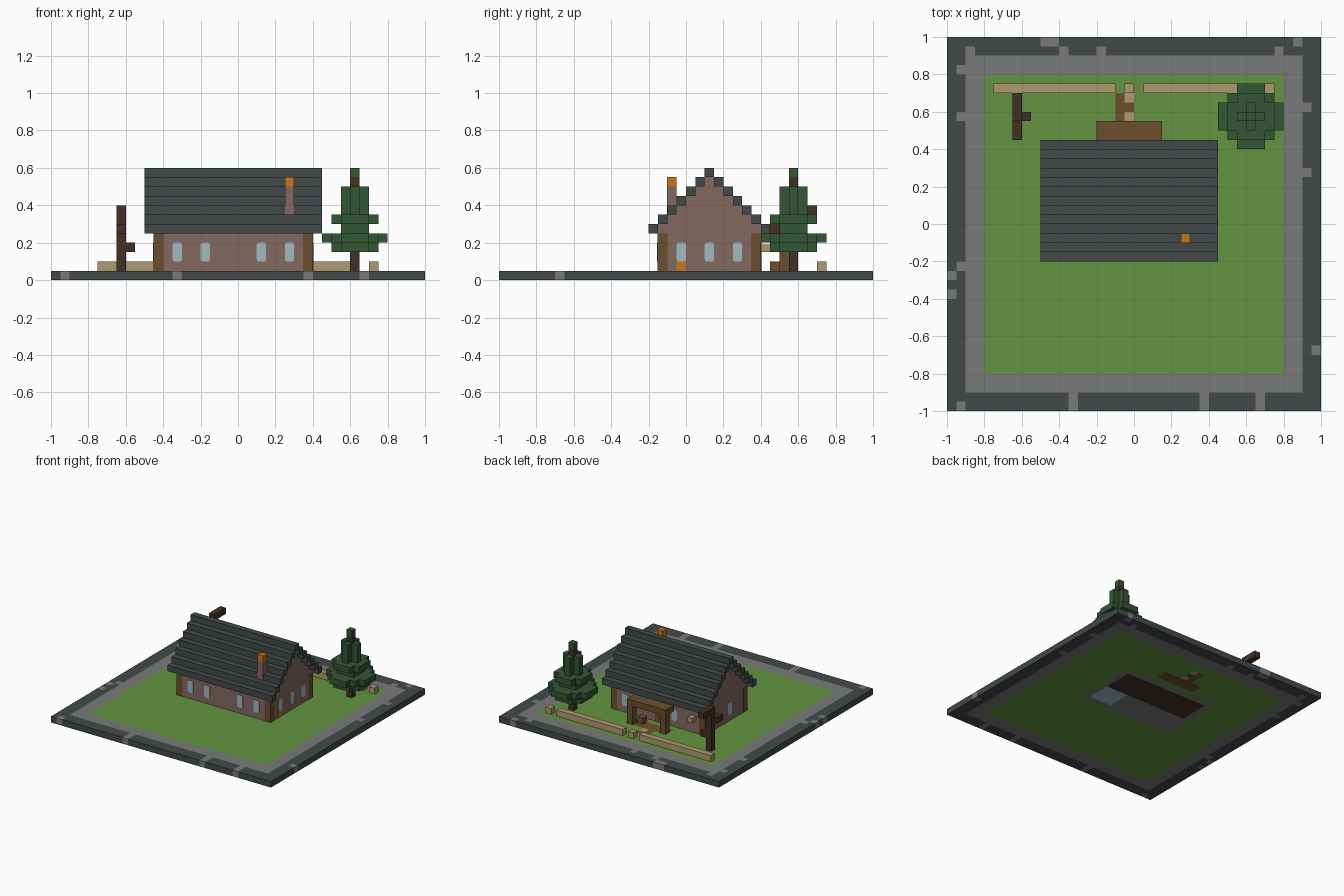
import bpy, bmesh
from mathutils import Matrix, Vector

if "Cube" in bpy.data.objects:
    bpy.data.objects.remove(bpy.data.objects["Cube"])

V = 0.05  # block size


def material(name, rgb):
    lin = [((c / 255 + 0.055) / 1.055) ** 2.4 for c in rgb] + [1]
    m = bpy.data.materials.new(name)
    m.use_nodes = True
    m.diffuse_color = lin
    m.node_tree.nodes["Principled BSDF"].inputs["Base Color"].default_value = lin
    return m


GRASS = material("grass", (100, 149, 65))
STONE = material("grey_stone", (122, 122, 122))
SLATE = material("slate", (66, 73, 74))
BRICK = material("brick", (132, 105, 97))
WOOD = material("wood", (108, 79, 46))
BARK = material("dark_bark", (66, 49, 37))
TAN = material("tan_timber", (176, 155, 112))
LEAF = material("pine_green", (51, 87, 54))
ORANGE = material("orange", (202, 117, 30))
GLASS = material("glass", (162, 186, 193))


def finish(name, bm, mats):
    mesh = bpy.data.meshes.new(name)
    bm.to_mesh(mesh)
    bm.free()
    for m in mats:
        mesh.materials.append(m)
    obj = bpy.data.objects.new(name, mesh)
    bpy.context.collection.objects.link(obj)
    return obj


def add_box(bm, x, y, z):
    lo, hi = Vector((x[0], y[0], z[0])), Vector((x[1], y[1], z[1]))
    mat = Matrix.Translation((lo + hi) / 2) @ Matrix.Diagonal((*(hi - lo), 1))
    return bmesh.ops.create_cube(bm, size=1, matrix=mat)["verts"]


def boxes(name, mat, *parts):
    bm = bmesh.new()
    for part in parts:
        add_box(bm, *part)
    return finish(name, bm, [mat])


def plate(name, mat, axis, x, y, z, round_by=0.01):
    """Thin wall plate with chamfered corners, its normal along axis."""
    bm = bmesh.new()
    add_box(bm, x, y, z)
    edges = [e for e in bm.edges
             if abs((e.verts[0].co - e.verts[1].co).normalized()[axis]) > 0.9]
    if round_by:
        bmesh.ops.bevel(bm, geom=edges, offset=round_by, segments=2, profile=0.5,
                        affect='EDGES')
    return finish(name, bm, [mat])


# Ground slab: lawn, paving ring and slate rim, coloured cell by cell
rim_gaps = [  # stone patches in the rim: x, y, x, y
    (-.35, -1, -.3, -.9), (.35, -1, .4, -.9), (.65, -1, .7, -.9), (-.95, -1, -.9, -.95),
    (-.5, .95, -.4, 1), (-.4, .9, -.35, .95), (-.9, .9, -.85, .95), (-.2, .9, -.15, .95),
    (.75, .9, .8, .95), (.85, .95, .9, 1), (.9, .6, .95, .65), (.9, .25, .95, .3),
    (.95, -.7, 1, -.65), (-1, -.3, -.95, -.25), (-1, -.4, -.95, -.35),
    (-.95, .8, -.9, .85), (-.95, .55, -.9, .6), (-.95, -.25, -.9, -.2)]
ground_mats = [GRASS, STONE, SLATE, WOOD, BARK, TAN, GLASS]


def ground_colour(x, y):
    def within(a, b, c, d):
        return a < x < c and b < y < d
    if max(abs(x), abs(y)) > 0.9:
        return STONE if any(within(*g) for g in rim_gaps) else SLATE
    if max(abs(x), abs(y)) > 0.8:
        return STONE
    if within(-.4, .1, .35, .35):
        return BARK
    if within(.15, -.1, .35, .1):
        return GLASS
    if within(-.45, -.15, .4, .4):
        return STONE
    if within(-.05, .55, 0, .6) or within(-.05, .65, 0, .7):
        return TAN
    if within(-.2, .45, .15, .55) or within(-.1, .55, 0, .7):
        return WOOD
    return GRASS


bm = bmesh.new()
bmesh.ops.create_grid(bm, x_segments=40, y_segments=40, size=1)
top = bmesh.ops.extrude_face_region(bm, geom=bm.faces[:])["geom"]
bmesh.ops.translate(bm, vec=(0, 0, V), verts=[v for v in top if isinstance(v, bmesh.types.BMVert)])
bmesh.ops.recalc_face_normals(bm, faces=bm.faces[:])
for f in bm.faces:
    c = f.calc_center_median()
    x, y = (max(-.975, min(.975, k)) for k in (c.x, c.y))
    f.material_index = ground_mats.index(ground_colour(x, y))
finish("ground_slab", bm, ground_mats)

# House walls with stepped gables
X = (-.45, .4)
boxes("house_walls", BRICK, (X, (-.15, .4), (V, .25)),
      *[(X, (-.15 + V * i, .4 - V * i), (.25 + V * i, .3 + V * i)) for i in range(6)])
E = 0.002
boxes("corner_posts", WOOD,
      *[((x - E, x + V + E), (y - E, y + V + E), (V, .25)) for x in (-.45, .35) for y in (-.15, .35)])

# Stepped roof courses, both slopes meeting at the ridge
RX = (-.5, .45)
courses = []
for i in range(7):
    z = (.25 + V * i, .3 + V * i)
    courses.append((RX, (-.2 + V * i, -.15 + V * i), z))
    if i < 6:
        courses.append((RX, (.4 - V * i, .45 - V * i), z))
boxes("roof", SLATE, *courses)

# Chimney
boxes("chimney", BRICK, ((.25, .3), (-.1 - E, -.05), (.35, .5)))
boxes("chimney_top", ORANGE, ((.25, .3), (-.1 - E, -.05), (.5, .55)))

# Windows on all four walls
T = 0.004
WZ = (.1, .2)
for x in (-.35, -.2, .1, .25):
    plate("front_window", GLASS, 1, (x, x + V), (-.15 - T, -.15 + T), WZ)
for x in (-.2, .25):
    plate("back_window", GLASS, 1, (x, x + V), (.4 - T, .4 + T), WZ)
for y in (-.05, .1, .25):
    plate("left_window", GLASS, 0, (.4 - T, .4 + T), (y, y + V), WZ)
plate("right_window", GLASS, 0, (-.45 - T, -.45 + T), (.05, .1), WZ)
plate("hearth_panel", ORANGE, 0, (.4 - T, .4 + T), (-.05, 0), (V, .1), 0)
plate("back_door", WOOD, 1, (-.1, 0), (.4 - T, .4 + T), (V, .2), 0)
boxes("wall_lantern", TAN, ((-.37, -.33), (.4, .45), (.15, .19)))

# Back porch with a small chest
boxes("porch", WOOD, ((-.2, .15), (.44, .55), (.2, .25)),
      *[((x, x + V), (.5, .55), (V, .2)) for x in (-.2, .1)])
boxes("porch_chest", WOOD, ((.04, .09), (.45, .5), (V, .1)))

# Low fence
boxes("fence", TAN, *[(x, (.7, .75), (V, .1))
                      for x in ((-.75, -.1), (-.05, 0), (.05, .65), (.7, .75))])

# Bare tree
boxes("bare_tree", BARK, ((-.65, -.6), (.55, .6), (V, .4)),
      ((-.6, -.55), (.55, .6), (.15, .2)), ((-.65, -.6), (.45, .55), (.25, .3)),
      ((-.65, -.6), (.6, .7), (.35, .4)))

# Pine: trunk plus round tiers of blocks, each a union of crossed boxes
CX, CY = .625, .575
boxes("pine_trunk", BARK, ((.6, .65), (.55, .6), (V, .55)))
tiers = [(.15, .2, [(5, 3), (3, 5)]), (.2, .25, [(7, 3), (5, 5), (3, 7)]),
         (.25, .3, [(3, 3)]), (.3, .35, [(5, 3), (3, 5)]),
         (.35, .5, [(3, 1), (1, 3)]), (.55, .6, [(1, 1)])]
boxes("pine_foliage", LEAF,
      *[((CX - V * a / 2, CX + V * a / 2), (CY - V * b / 2, CY + V * b / 2), (lo, hi))
        for lo, hi, spans in tiers for a, b in spans])
